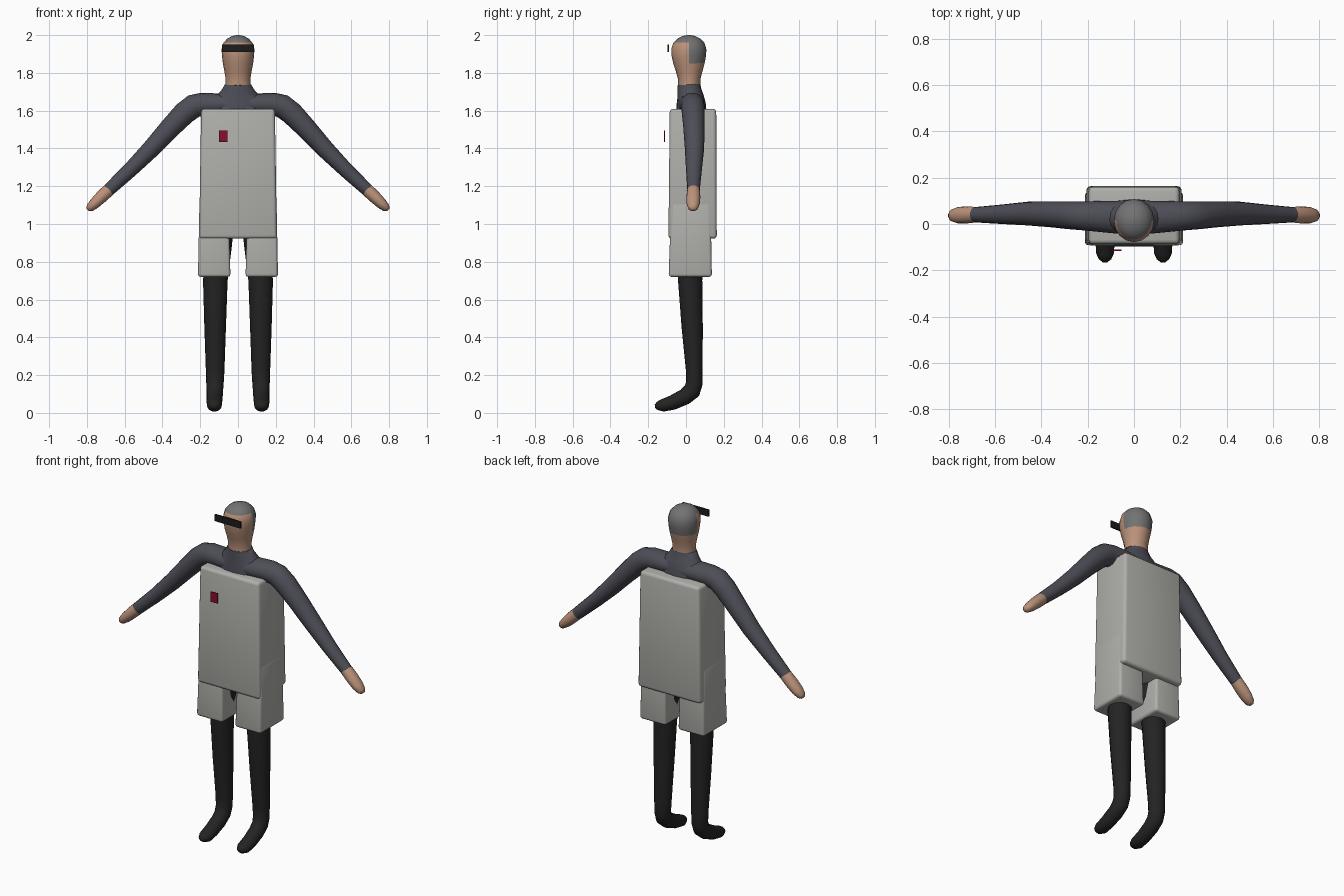
import bpy, bmesh, math
from mathutils import Vector


def mat(name, r, g, b):
    m = bpy.data.materials.new(name)
    m.diffuse_color = (r, g, b, 1)
    return m


COAT = mat("pale grey cloth", 0.43, 0.43, 0.405)
SHIRT = mat("slate shirt", 0.075, 0.075, 0.095)
SKIN = mat("skin", 0.50, 0.29, 0.195)
HAIR = mat("grey hair", 0.17, 0.17, 0.17)
BLACK = mat("black cloth", 0.017, 0.017, 0.017)
LENS = mat("dark lens", 0.012, 0.012, 0.012)
RED = mat("badge red", 0.25, 0.004, 0.03)


def finish(name, bm, mats, angle):
    bmesh.ops.recalc_face_normals(bm, faces=bm.faces)
    me = bpy.data.meshes.new(name)
    bm.to_mesh(me)
    bm.free()
    for m in mats:
        me.materials.append(m)
    ob = bpy.data.objects.new(name, me)
    bpy.context.collection.objects.link(ob)
    bpy.ops.object.select_all(action='DESELECT')
    ob.select_set(True)
    bpy.context.view_layer.objects.active = ob
    bpy.ops.object.shade_smooth_by_angle(angle=math.radians(angle))
    return ob


def loft(name, path, side, mats, rule=None, mx=1, n=16):
    """Closed tube through (x, y, z, radius along side, other radius)."""
    bm = bmesh.new()
    side = Vector(side)
    pts = [Vector((p[0] * mx, p[1], p[2])) for p in path]
    rings = []
    for i, p in enumerate(pts):
        t = (pts[min(i + 1, len(pts) - 1)] - pts[max(i - 1, 0)]).normalized()
        up = t.cross(side).normalized()
        ring = []
        for k in range(n):
            a = 2 * math.pi * k / n
            ring.append(bm.verts.new(p + side * math.cos(a) * path[i][3]
                                     + up * math.sin(a) * path[i][4]))
        rings.append(ring)
    for a, b in zip(rings, rings[1:]):
        for k in range(n):
            bm.faces.new((a[k], a[(k + 1) % n], b[(k + 1) % n], b[k]))
    bm.faces.new(rings[0])
    bm.faces.new(rings[-1])
    if rule:
        for f in bm.faces:
            f.material_index = rule(f.calc_center_median())
    return finish(name, bm, mats, 60)


def block(name, low, high, z0, z1, m, bevel=0.0):
    """Tapered box; low and high are (x0, x1, y0, y1) at z0 and z1."""
    bm = bmesh.new()
    bmesh.ops.create_cube(bm, size=2)
    for v in bm.verts:
        x0, x1, y0, y1 = low if v.co.z < 0 else high
        v.co = (x1 if v.co.x > 0 else x0, y1 if v.co.y > 0 else y0,
                z0 if v.co.z < 0 else z1)
    if bevel:
        bmesh.ops.bevel(bm, geom=bm.edges[:], offset=bevel, segments=3,
                        profile=0.5, affect='EDGES')
    return finish(name, bm, [m], 40)


# Coat body
block("coat", (-0.206, 0.206, -0.093, 0.163), (-0.195, 0.195, -0.086, 0.16),
      0.922, 1.61, COAT, 0.018)

# Shirt trunk with sloping shoulders and collar
loft("shirt_trunk", [
    (0, 0.035, 0.98, 0.13, 0.075), (0, 0.035, 1.3, 0.14, 0.08),
    (0, 0.03, 1.58, 0.16, 0.08), (0, 0.027, 1.64, 0.145, 0.077),
    (0, 0.023, 1.68, 0.115, 0.069), (0, 0.018, 1.705, 0.09, 0.064),
    (0, 0.016, 1.738, 0.07, 0.06)], (1, 0, 0), [SHIRT])

# Head with hair on the crown and the back
loft("head", [
    (0, 0.017, 1.71, 0.066, 0.058), (0, 0.017, 1.745, 0.067, 0.059),
    (0, 0.017, 1.77, 0.066, 0.060), (0, 0.017, 1.81, 0.072, 0.071),
    (0, 0.016, 1.85, 0.080, 0.083), (0, 0.015, 1.89, 0.085, 0.091),
    (0, 0.015, 1.925, 0.087, 0.093), (0, 0.015, 1.96, 0.077, 0.082),
    (0, 0.015, 1.982, 0.056, 0.060), (0, 0.015, 1.995, 0.032, 0.034),
    (0, 0.015, 2.0, 0.010, 0.010)], (1, 0, 0), [SKIN, HAIR],
    lambda c: int(c.z > 1.96 or (c.z > 1.85 and c.y > 0.016)))

for label, s in (("right", -1), ("left", 1)):
    # Sleeve and hand
    loft(label + "_sleeve", [
        (0.0, 0.028, 1.635, 0.075, 0.055), (0.10, 0.030, 1.635, 0.069, 0.056),
        (0.19, 0.034, 1.634, 0.064, 0.061), (0.235, 0.036, 1.624, 0.062, 0.063),
        (0.285, 0.038, 1.586, 0.060, 0.061), (0.36, 0.042, 1.508, 0.056, 0.055),
        (0.46, 0.045, 1.398, 0.051, 0.048), (0.57, 0.042, 1.287, 0.042, 0.040),
        (0.685, 0.040, 1.180, 0.033, 0.034)], (0, 1, 0), [SHIRT], mx=s)
    loft(label + "_hand", [
        (0.67, 0.040, 1.194, 0.032, 0.032), (0.69, 0.040, 1.175, 0.034, 0.034),
        (0.725, 0.039, 1.142, 0.037, 0.033), (0.76, 0.038, 1.108, 0.035, 0.029),
        (0.785, 0.037, 1.085, 0.026, 0.022), (0.796, 0.037, 1.075, 0.012, 0.010)],
        (0, 1, 0), [SKIN], mx=s)

    # Leg with foot
    loft(label + "_leg", [
        (0.09, 0.025, 1.0, 0.07, 0.07), (0.103, 0.022, 0.88, 0.07, 0.068),
        (0.12, 0.022, 0.70, 0.065, 0.064), (0.121, 0.033, 0.45, 0.057, 0.056),
        (0.121, 0.044, 0.22, 0.049, 0.044), (0.122, 0.044, 0.155, 0.046, 0.044),
        (0.123, 0.031, 0.117, 0.044, 0.047), (0.124, -0.005, 0.086, 0.043, 0.043),
        (0.125, -0.07, 0.055, 0.041, 0.039), (0.125, -0.125, 0.039, 0.039, 0.033),
        (0.125, -0.152, 0.037, 0.027, 0.022), (0.125, -0.165, 0.036, 0.010, 0.008)],
        (1, 0, 0), [BLACK], mx=s)

    # Loose shorts leg
    lo, hi = sorted((0.04 * s, 0.212 * s)), sorted((0.05 * s, 0.204 * s))
    block(label + "_shorts_leg", (*lo, -0.092, 0.137), (*hi, -0.078, 0.13),
          0.72, 1.115, COAT, 0.015)

# Floating eyewear and chest badge
e = (-0.085, 0.085, -0.097, -0.089)
block("eyewear", e, e, 1.91, 1.95, LENS)
b = (-0.1, -0.055, -0.116, -0.111)
block("chest_badge", b, b, 1.435, 1.495, RED)
